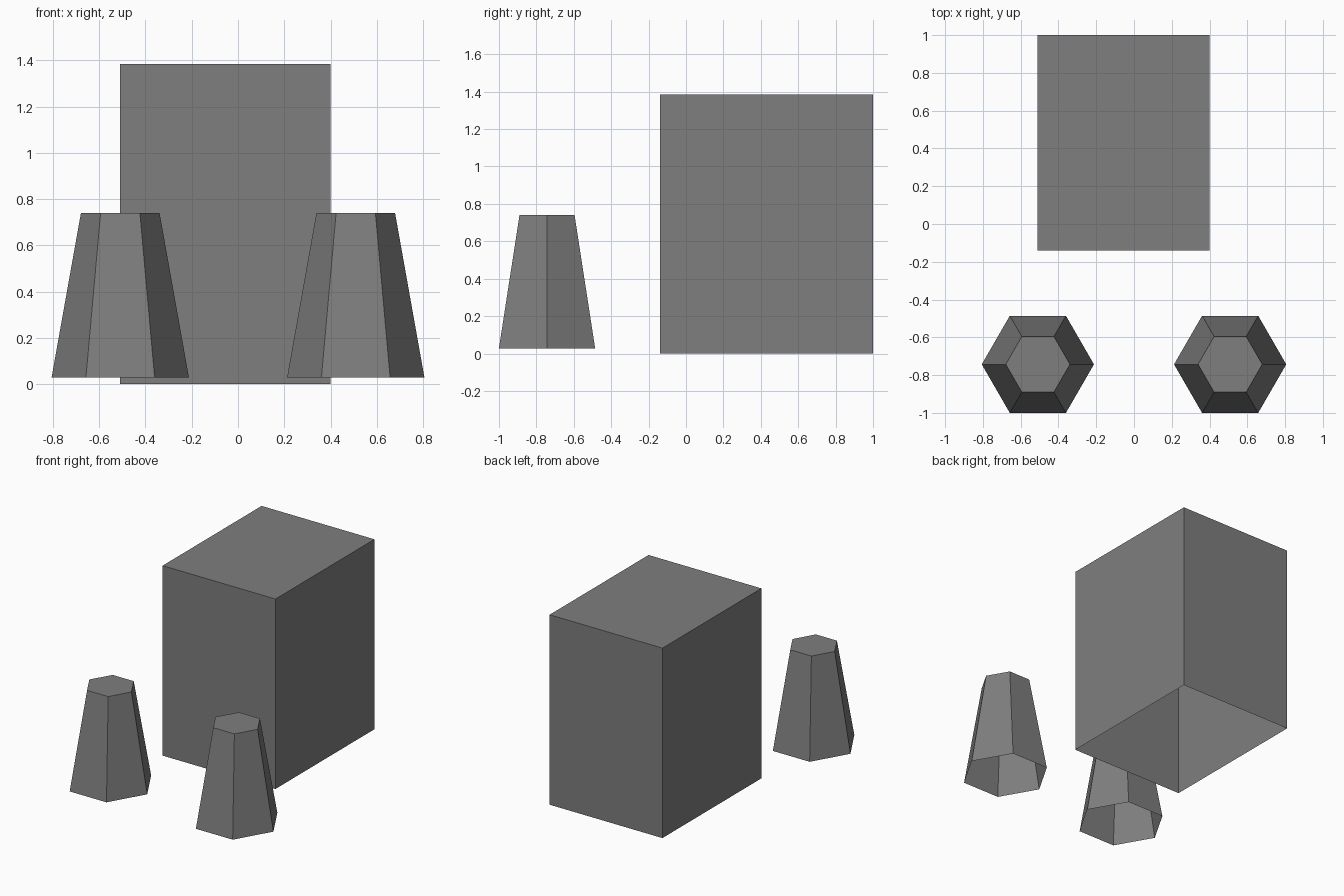
import bpy
import bmesh
from mathutils import Matrix, Vector

cube = bpy.data.objects.get("Cube")
if cube:
    bpy.data.objects.remove(cube, do_unlink=True)

# One flat grey for everything
grey = bpy.data.materials.new("stone grey")
grey.use_nodes = True
colour = (0.21, 0.21, 0.21, 1)
grey.diffuse_color = colour
grey.node_tree.nodes["Principled BSDF"].inputs["Base Color"].default_value = colour


def open_shell(name, bm):
    """Remove the underside, leaving a hollow shell, and add it to the scene."""
    bm.normal_update()
    under = [f for f in bm.faces if f.normal.z < -0.9]
    bmesh.ops.delete(bm, geom=under, context='FACES')
    mesh = bpy.data.meshes.new(name)
    bm.to_mesh(mesh)
    bm.free()
    mesh.materials.append(grey)
    obj = bpy.data.objects.new(name, mesh)
    bpy.context.collection.objects.link(obj)
    return obj


def block(name, low, high):
    low, high = Vector(low), Vector(high)
    bm = bmesh.new()
    bmesh.ops.create_cube(bm, size=1, matrix=Matrix.Translation((low + high) / 2)
                          @ Matrix.Diagonal((high - low).to_4d()))
    return open_shell(name, bm)


def tapered_post(name, x, y, bottom, top, r_bottom, r_top):
    bm = bmesh.new()
    bmesh.ops.create_cone(bm, cap_ends=True, segments=6, radius1=r_bottom,
                          radius2=r_top, depth=top - bottom)
    # Turn the hexagon so that two corners lie along x
    xs = max(v.co.x for v in bm.verts)
    if xs < r_bottom * 0.95:
        bmesh.ops.rotate(bm, verts=bm.verts, matrix=Matrix.Rotation(0.5235988, 3, 'Z'))
    bmesh.ops.translate(bm, verts=bm.verts, vec=(x, y, (top + bottom) / 2))
    return open_shell(name, bm)


# Large hollow block at the back
block("main_block", (-0.51, -0.14, 0), (0.40, 1.0, 1.385))

# Pair of hexagonal tapered posts at the front
for side, sign in (("left", 1), ("right", -1)):
    tapered_post(side + "_post", sign * 0.509, -0.743, 0.028, 0.74, 0.297, 0.17)
